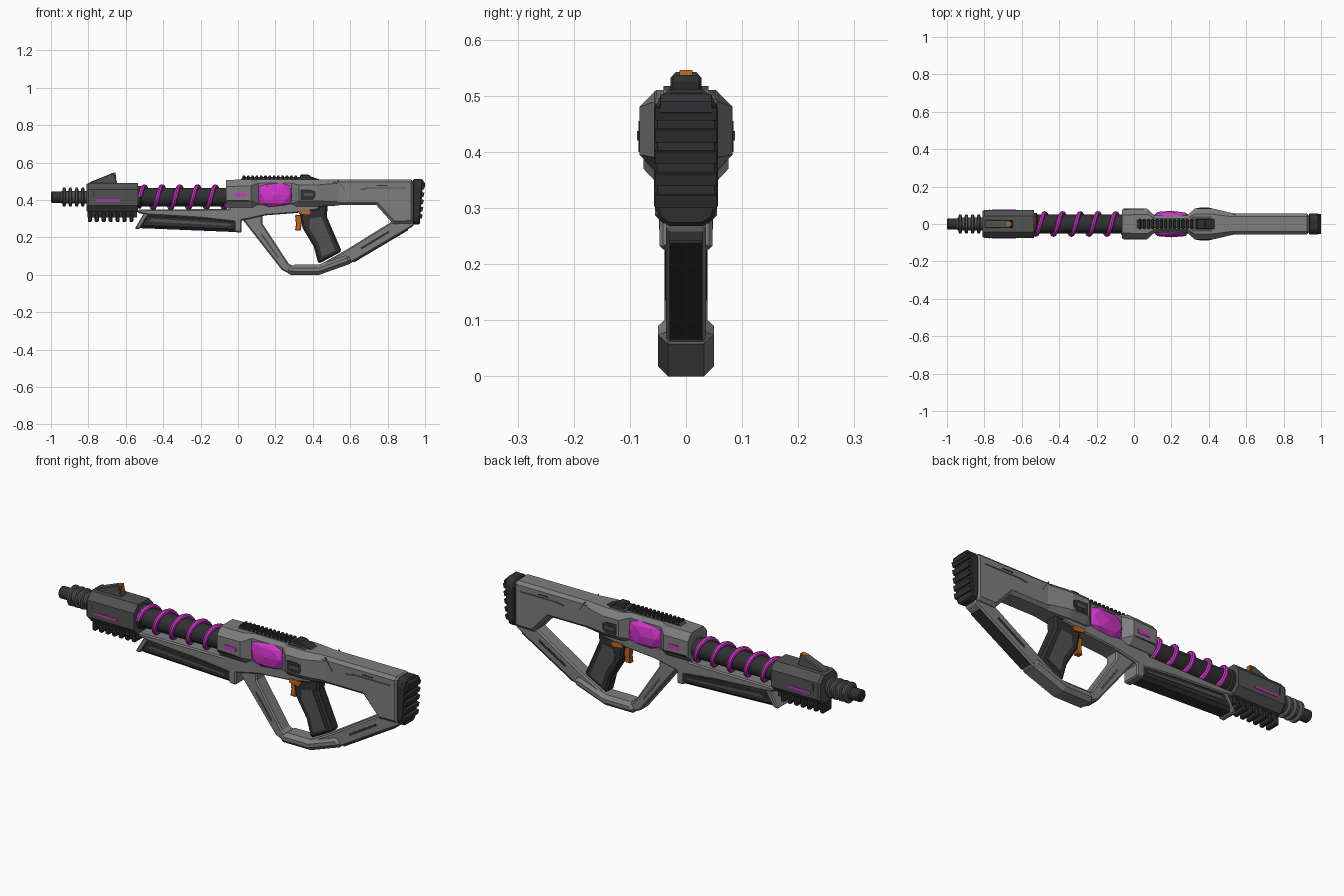
import bpy, bmesh, math, random
from mathutils import Vector, Matrix

random.seed(4)
AXIS_Z = 0.415  # barrel axis height


def mat(name, r, g, b):
    m = bpy.data.materials.new(name)
    m.diffuse_color = (r, g, b, 1)
    return m


GREY = mat("light_grey", 0.21, 0.21, 0.215)
MID = mat("mid_grey", 0.085, 0.085, 0.088)
DARK = mat("dark_grey", 0.03, 0.03, 0.032)
PINK = mat("magenta", 0.62, 0.035, 0.58)
ORANGE = mat("orange", 0.5, 0.14, 0.015)


def add(name, bm, material, bevel=0.0, smooth=False):
    bmesh.ops.recalc_face_normals(bm, faces=bm.faces)
    me = bpy.data.meshes.new(name)
    bm.to_mesh(me)
    bm.free()
    me.materials.append(material)
    ob = bpy.data.objects.new(name, me)
    bpy.context.collection.objects.link(ob)
    if smooth:
        bpy.context.view_layer.objects.active = ob
        ob.select_set(True)
        bpy.ops.object.shade_smooth_by_angle(angle=math.radians(35))
        ob.select_set(False)
    if bevel:
        b = ob.modifiers.new("chamfer", 'BEVEL')
        b.width, b.segments, b.limit_method = bevel, 1, 'ANGLE'
        b.angle_limit = math.radians(50)
    return ob


def prism(name, pts, y0, y1, material, bevel=0.0):
    """Side profile in x,z pulled from y0 to y1."""
    bm = bmesh.new()
    f = bm.faces.new([bm.verts.new((x, y0, z)) for x, z in pts])
    ret = bmesh.ops.extrude_face_region(bm, geom=[f])
    bmesh.ops.translate(bm, vec=(0, y1 - y0, 0),
                        verts=[v for v in ret["geom"] if isinstance(v, bmesh.types.BMVert)])
    return add(name, bm, material, bevel)


def slab(name, pts, w, material, bevel=0.0):
    return prism(name, pts, -w, w, material, bevel)


def rect(x0, x1, z0, z1):
    return [(x0, z0), (x1, z0), (x1, z1), (x0, z1)]


def plates(name, pts, y, material, t=0.006):
    """Thin plate mirrored on both flanks, standing just proud of y."""
    for side, s in (("front", -1), ("back", 1)):
        prism(f"{name}_{side}", pts, s * (y - t), s * (y + 0.002), material)


def loft(name, sections, material, bevel=0.0):
    """Chamfered sections (x, half width, z low, z high, chamfer y, chamfer z)."""
    bm = bmesh.new()
    rings = []
    for x, w, a, b, cy, cz in sections:
        half = [(w - cy, a), (w, a + cz), (w, b - cz), (w - cy, b)]
        ring = half + [(-y, z) for y, z in reversed(half)]
        rings.append([bm.verts.new((x, y, z)) for y, z in ring])
    for r, q in zip(rings, rings[1:]):
        for i in range(8):
            j = (i + 1) % 8
            bm.faces.new((r[i], r[j], q[j], q[i]))
    bm.faces.new(rings[0])
    bm.faces.new(rings[-1])
    return add(name, bm, material, bevel)


def turned(name, profile, material, n=24):
    """Closed lathe about the barrel axis from (x, radius) pairs."""
    bm = bmesh.new()
    rings = [[bm.verts.new((x, r * math.cos(2 * math.pi * i / n),
                            AXIS_Z + r * math.sin(2 * math.pi * i / n)))
              for i in range(n)] for x, r in profile]
    for a, b in zip(rings, rings[1:]):
        for i in range(n):
            bm.faces.new((a[i], a[(i + 1) % n], b[(i + 1) % n], b[i]))
    bm.faces.new(rings[0])
    bm.faces.new(rings[-1])
    return add(name, bm, material, smooth=True)


# Muzzle: tip and ribbed brake
turned("muzzle_tip", [(-1, 0.024), (-0.995, 0.03), (-0.94, 0.03), (-0.93, 0.024)], DARK)
turned("muzzle_core", [(-0.945, 0.034), (-0.80, 0.034)], MID)
for i in range(4):
    x = -0.938 + i * 0.033
    turned(f"muzzle_ring_{i}", [(x, 0.044), (x + 0.004, 0.051), (x + 0.014, 0.051), (x + 0.018, 0.044)], MID)

# Barrel with its coil
turned("barrel", [(-0.55, 0.05), (-0.05, 0.05)], DARK)
turned("barrel_collar", [(-0.54, 0.06), (-0.52, 0.06), (-0.515, 0.05)], DARK)
bm = bmesh.new()
turns, steps, sides, prev = 5, 36, 8, None
for k in range(turns * steps + 1):
    a = 2 * math.pi * k / steps
    out = Vector((0, -math.cos(a), math.sin(a)))
    c = Vector((-0.525 + 0.475 * k / (turns * steps), 0, AXIS_Z)) + out * 0.058
    ring = [bm.verts.new(c + out * 0.011 * math.cos(t) + Vector((0.013 * math.sin(t), 0, 0)))
            for t in (2 * math.pi * i / sides for i in range(sides))]
    if prev:
        for i in range(sides):
            j = (i + 1) % sides
            bm.faces.new((prev[i], prev[j], ring[j], ring[i]))
    else:
        bm.faces.new(ring)
    prev = ring
bm.faces.new(prev)
add("coil", bm, PINK, smooth=True)

# Front shroud, sight and under rail
loft("front_shroud", [(-0.81, 0.068, 0.342, 0.484, 0.03, 0.03), (-0.80, 0.076, 0.336, 0.49, 0.032, 0.034),
                      (-0.535, 0.076, 0.336, 0.49, 0.032, 0.034)], MID)
plates("shroud_light", rect(-0.76, -0.63, 0.392, 0.402), 0.076, PINK)
plates("shroud_seam", rect(-0.775, -0.771, 0.41, 0.445), 0.076, DARK)
slab("front_sight", [(-0.80, 0.485), (-0.79, 0.496), (-0.68, 0.54), (-0.662, 0.543), (-0.645, 0.487)],
     0.022, MID, 0.004)
slab("sight_bead", [(-0.683, 0.541), (-0.665, 0.546), (-0.655, 0.546), (-0.65, 0.515), (-0.66, 0.515)],
     0.012, ORANGE)
slab("under_rail", rect(-0.805, -0.54, 0.305, 0.34), 0.028, DARK)
for i in range(7):
    x = -0.803 + i * 0.037
    slab(f"under_rail_tooth_{i}", rect(x, x + 0.022, 0.283, 0.33), 0.035, DARK, 0.005)

# Handguard
slab("handguard_frame", [(-0.535, 0.348), (-0.05, 0.352), (-0.05, 0.375), (0.42, 0.385), (0.44, 0.35),
                         (0.31, 0.33), (0.15, 0.318), (0.02, 0.29), (0.02, 0.226), (-0.02, 0.228),
                         (-0.02, 0.283), (-0.2, 0.303), (-0.48, 0.32), (-0.535, 0.33)], 0.047, GREY, 0.006)
slab("handguard_grip", [(-0.54, 0.25), (-0.49, 0.328), (-0.2, 0.315), (0.0, 0.295), (0.0, 0.228)],
     0.045, DARK, 0.016)
slab("handguard_lip", [(-0.552, 0.246), (-0.525, 0.246), (-0.475, 0.328), (-0.5, 0.335)], 0.044, GREY, 0.005)
plates("handguard_ridge", [(-0.48, 0.285), (-0.46, 0.30), (-0.04, 0.272), (-0.04, 0.262)], 0.046, MID)

# Receiver, waisted around the gem
loft("receiver", [(-0.065, 0.078, 0.36, 0.507, 0.03, 0.035), (0.07, 0.082, 0.36, 0.51, 0.03, 0.035),
                  (0.11, 0.046, 0.36, 0.51, 0.016, 0.02), (0.285, 0.046, 0.36, 0.51, 0.016, 0.02),
                  (0.325, 0.083, 0.365, 0.51, 0.03, 0.03), (0.42, 0.083, 0.365, 0.51, 0.03, 0.03),
                  (0.54, 0.055, 0.37, 0.51, 0.018, 0.02)], GREY)
plates("receiver_port", [(0.335, 0.40), (0.40, 0.40), (0.415, 0.415), (0.415, 0.445), (0.39, 0.455), (0.335, 0.455)],
       0.083, DARK)
plates("receiver_port_bar", rect(0.35, 0.40, 0.42, 0.437), 0.085, MID)
plates("receiver_light", rect(-0.02, 0.045, 0.418, 0.438), 0.081, PINK)
plates("receiver_seam", rect(-0.055, 0.06, 0.394, 0.399), 0.080, DARK)

# Faceted gem
bm = bmesh.new()
bmesh.ops.create_icosphere(bm, subdivisions=2, radius=1)
for v in bm.verts:
    q = [math.copysign(abs(c) ** 0.62, c) * random.uniform(0.95, 1.03) for c in v.co]
    v.co = (0.2 + 0.106 * q[0], 0.072 * q[1], 0.427 + 0.07 * q[2])
add("gem", bm, PINK)

# Top rail and rear sight
slab("top_rail", [(0.015, 0.508), (0.025, 0.522), (0.36, 0.524), (0.43, 0.508)], 0.022, MID)
for i in range(13):
    x = 0.025 + i * 0.023
    slab(f"top_rail_tooth_{i}", rect(x, x + 0.014, 0.512, 0.531), 0.026, DARK, 0.003)
slab("rear_sight", [(0.325, 0.505), (0.335, 0.537), (0.375, 0.537), (0.39, 0.525), (0.44, 0.508)], 0.028, DARK, 0.005)
for s in (-1, 1):
    prism(f"rear_rail_wing_{'front' if s < 0 else 'back'}",
          [(0.30, 0.505), (0.32, 0.517), (0.39, 0.517), (0.43, 0.505)], s * 0.025, s * 0.04, MID)

# Stock and butt pad
slab("stock", [(0.50, 0.51), (0.94, 0.51), (0.94, 0.275), (0.83, 0.272), (0.74, 0.372), (0.40, 0.372), (0.40, 0.44)],
     0.055, GREY, 0.015)
plates("stock_seam", [(0.66, 0.452), (0.70, 0.46), (0.90, 0.46), (0.90, 0.466), (0.69, 0.466), (0.65, 0.458)], 0.055, MID)
plates("stock_slot", rect(0.74, 0.80, 0.474, 0.479), 0.055, DARK)
plates("stock_step", [(0.53, 0.508), (0.57, 0.45), (0.574, 0.45), (0.535, 0.508)], 0.055, MID, 0.003)
bm = bmesh.new()
half = [(0.03, 0.268), (0.048, 0.28), (0.057, 0.305), (0.057, 0.475), (0.046, 0.5), (0.03, 0.511)]
outline = half + [(-y, z) for y, z in reversed(half)]
f = bm.faces.new([bm.verts.new((0.935, y, z)) for y, z in outline])
ret = bmesh.ops.extrude_face_region(bm, geom=[f])
for v in (g for g in ret["geom"] if isinstance(g, bmesh.types.BMVert)):
    v.co.x = 0.972 + 0.018 * (v.co.z - 0.268) / 0.243
add("butt_pad", bm, DARK, 0.006)
for i in range(5):
    z = 0.30 + i * 0.039
    slab(f"butt_ridge_{i}", [(0.96, z), (0.982 + i * 0.003, z), (0.988 + i * 0.003, z + 0.022), (0.96, z + 0.03)],
         0.054, DARK)

# Guard loop running from handguard to stock
slab("guard_loop", [(0.02, 0.30), (0.04, 0.275), (0.235, 0.025), (0.28, 0.004), (0.435, 0.004), (0.605, 0.064),
                    (0.94, 0.262), (0.94, 0.285), (0.82, 0.283), (0.565, 0.125), (0.43, 0.05), (0.295, 0.048),
                    (0.272, 0.058), (0.13, 0.275), (0.13, 0.32), (0.04, 0.32)], 0.036, GREY, 0.007)
slab("guard_foot", [(0.255, 0.013), (0.28, 0.0), (0.435, 0.0), (0.615, 0.064), (0.59, 0.112), (0.43, 0.054),
                    (0.285, 0.054)], 0.05, GREY, 0.018)
slab("rear_strut_pad", [(0.62, 0.066), (0.91, 0.238), (0.90, 0.25), (0.61, 0.08)], 0.029, DARK)
plates("rear_strut_slot", [(0.66, 0.135), (0.81, 0.225), (0.805, 0.235), (0.655, 0.145)], 0.036, DARK)
plates("front_strut_slot", [(0.12, 0.215), (0.21, 0.09), (0.218, 0.096), (0.128, 0.221)], 0.036, MID)

# Pistol grip and trigger
slab("pistol_grip", [(0.325, 0.36), (0.48, 0.375), (0.475, 0.31), (0.555, 0.125), (0.43, 0.058), (0.405, 0.15),
                     (0.345, 0.25)], 0.032, DARK, 0.01)
plates("grip_panel", [(0.385, 0.30), (0.445, 0.31), (0.52, 0.13), (0.45, 0.095), (0.43, 0.17), (0.38, 0.25)],
       0.032, MID)
slab("trigger", [(0.305, 0.32), (0.345, 0.32), (0.34, 0.27), (0.335, 0.237), (0.305, 0.237), (0.31, 0.27)],
     0.014, ORANGE, 0.003)
plates("selector", [(0.325, 0.325), (0.38, 0.318), (0.392, 0.335), (0.38, 0.346), (0.325, 0.346)], 0.05, ORANGE, 0.007)

# Rest everything exactly on the frame: rear end reaches x = 1
slab("butt_cap", [(0.97, 0.497), (0.99, 0.503), (1.0, 0.49), (1.0, 0.47), (0.97, 0.46)], 0.045, DARK)
